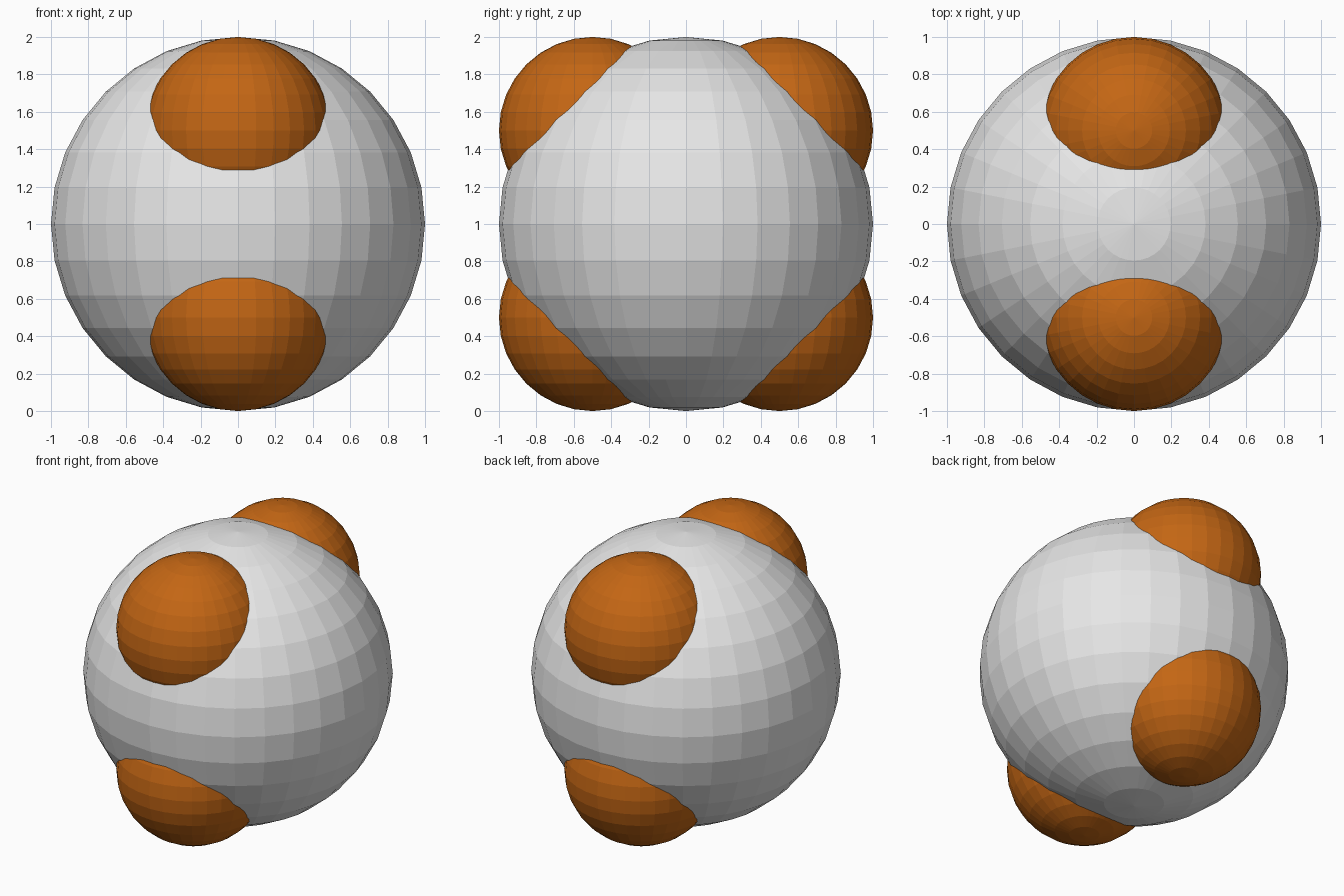
import bpy

if "Cube" in bpy.data.objects:
    bpy.data.objects.remove(bpy.data.objects["Cube"])


def material(name, rgb):
    mat = bpy.data.materials.new(name)
    mat.diffuse_color = (*rgb, 1.0)
    mat.use_nodes = True
    mat.node_tree.nodes["Principled BSDF"].inputs["Base Color"].default_value = mat.diffuse_color
    return mat


def sphere(name, radius, location, mat):
    bpy.ops.mesh.primitive_uv_sphere_add(
        segments=32, ring_count=16, radius=radius, location=location)
    obj = bpy.context.object
    obj.name = name
    obj.data.materials.append(mat)
    bpy.ops.object.shade_flat()
    return obj


grey = material("light_grey", (0.8, 0.8, 0.8))
orange = material("burnt_orange", (0.55, 0.133, 0.007))

# Large central ball
sphere("main_ball", 1.0, (0, 0, 1), grey)

# Four half-size balls sunk into the front and back, above and below
for y, side in ((-0.5, "front"), (0.5, "back")):
    for z, level in ((0.5, "lower"), (1.5, "upper")):
        sphere(f"{side}_{level}_ball", 0.5, (0, y, z), orange)
